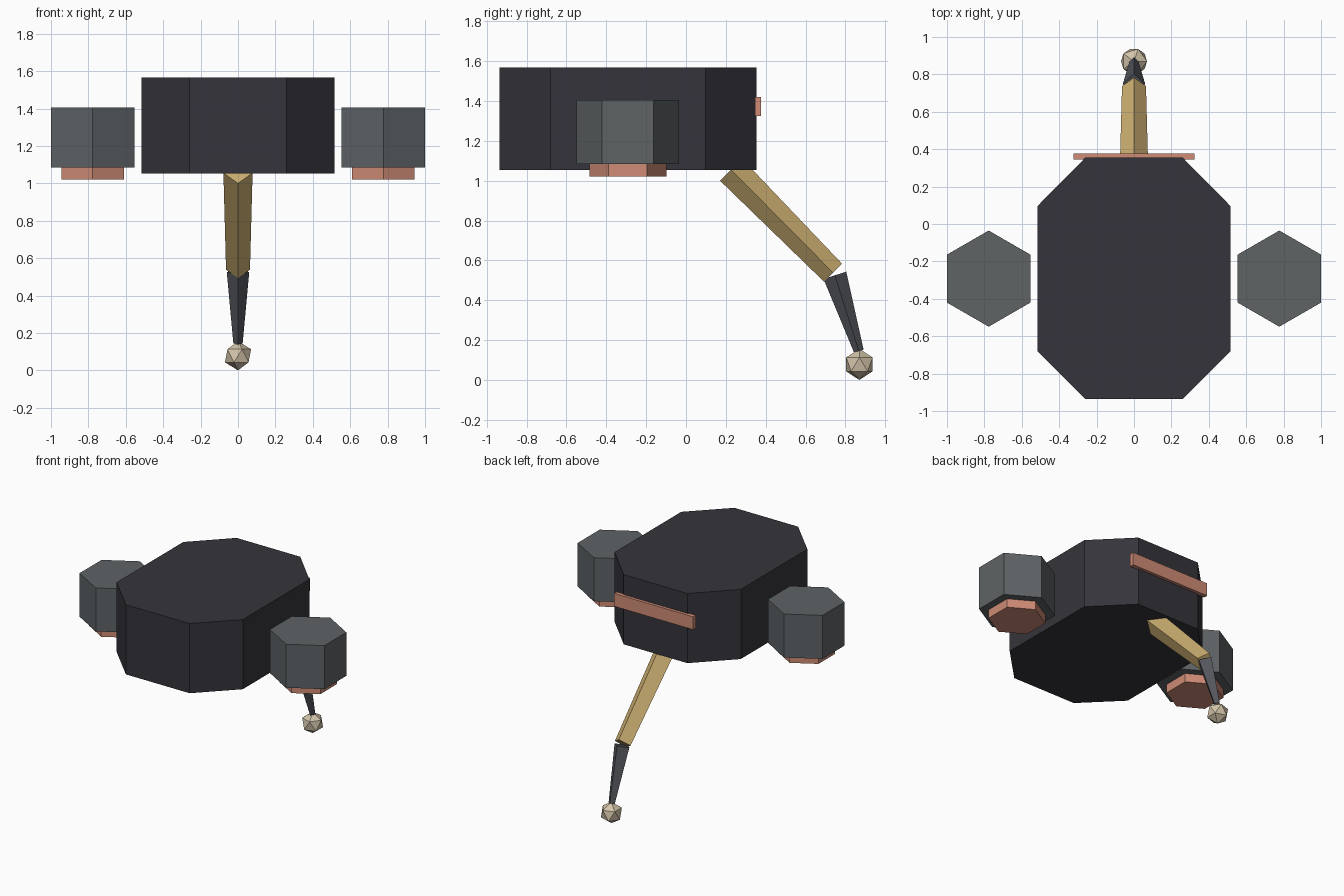
import bpy
import bmesh
from math import sin, cos, tau
from mathutils import Vector, Matrix

default = bpy.data.objects.get("Cube")
if default:
    bpy.data.objects.remove(default, do_unlink=True)


def material(name, rgb):
    mat = bpy.data.materials.new(name)
    mat.use_nodes = True
    colour = (*rgb, 1)
    mat.diffuse_color = colour
    mat.node_tree.nodes["Principled BSDF"].inputs["Base Color"].default_value = colour
    return mat


CHARCOAL = material("charcoal", (0.036, 0.034, 0.043))
GREY = material("slate grey", (0.112, 0.125, 0.13))
STEEL = material("dark steel", (0.09, 0.095, 0.11))
CORAL = material("coral", (0.62, 0.26, 0.18))
GOLD = material("gold", (0.62, 0.44, 0.17))
BONE = material("bone", (0.65, 0.55, 0.40))


def finish(name, bm, mat):
    bmesh.ops.recalc_face_normals(bm, faces=bm.faces)
    mesh = bpy.data.meshes.new(name)
    bm.to_mesh(mesh)
    bm.free()
    mesh.materials.append(mat)
    obj = bpy.data.objects.new(name, mesh)
    bpy.context.collection.objects.link(obj)
    return obj


def loft(name, lower, upper, mat):
    """Closed solid between two matching rings of points."""
    bm = bmesh.new()
    a = [bm.verts.new(p) for p in lower]
    b = [bm.verts.new(p) for p in upper]
    bm.faces.new(a)
    bm.faces.new(b)
    for i in range(len(a)):
        j = (i + 1) % len(a)
        bm.faces.new((a[i], a[j], b[j], b[i]))
    return finish(name, bm, mat)


def prism(name, outline, z0, z1, mat):
    return loft(name, [(x, y, z0) for x, y in outline],
                [(x, y, z1) for x, y in outline], mat)


def hexagon(x, y, r):
    return [(x + r * sin(i * tau / 6), y + r * cos(i * tau / 6)) for i in range(6)]


def diamond_beam(name, start, end, r0, r1, mat):
    """Tapered four-sided beam with an edge facing forward."""
    start, end = Vector(start), Vector(end)
    side = Vector((1, 0, 0))
    up = side.cross((end - start).normalized())
    corners = (side, up, -side, -up)
    return loft(name, [start + c * r0 for c in corners],
                [end + c * r1 for c in corners], mat)


# Main body: rectangle with clipped corners
W, CW = 0.515, 0.26
FRONT, FRONT_CUT, BACK_CUT, BACK = -0.936, -0.68, 0.097, 0.355
body_outline = [(CW, FRONT), (W, FRONT_CUT), (W, BACK_CUT), (CW, BACK),
                (-CW, BACK), (-W, BACK_CUT), (-W, FRONT_CUT), (-CW, FRONT)]
prism("body", body_outline, 1.053, 1.567, CHARCOAL)

# Side pods with nozzles below
for label, s in (("left", 1), ("right", -1)):
    prism(label + "_pod", hexagon(s * 0.777, -0.292, 0.257), 1.084, 1.405, GREY)
    prism(label + "_nozzle", hexagon(s * 0.777, -0.292, 0.193), 1.02, 1.09, CORAL)

# Rear light bar
BX = 0.323
prism("rear_bar", [(-BX, 0.345), (BX, 0.345), (BX, 0.377), (-BX, 0.377)],
      1.325, 1.42, CORAL)

# Jointed tail and its tip
diamond_beam("upper_tail", (0, 0.226, 1.055), (0, 0.738, 0.538), 0.078, 0.064, GOLD)
diamond_beam("lower_tail", (0, 0.747, 0.525), (0, 0.867, 0.145), 0.06, 0.025, STEEL)
ball = bmesh.new()
bmesh.ops.create_icosphere(ball, subdivisions=1, radius=0.078,
                           matrix=Matrix.Translation((0, 0.87, 0.078)))
finish("tail_tip", ball, BONE)
